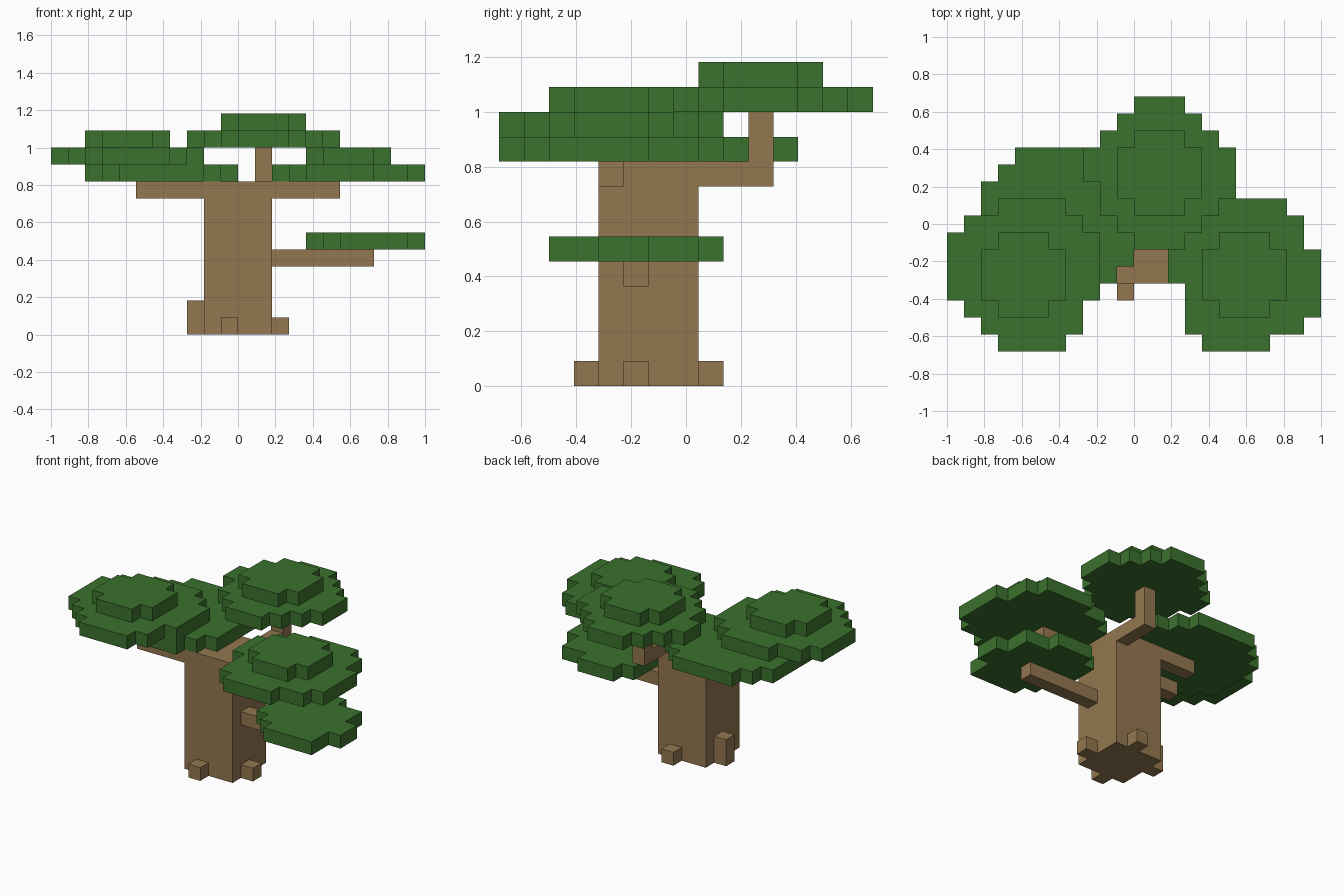
import bpy
import bmesh
from mathutils import Vector

cube = bpy.data.objects.get("Cube")
if cube:
    bpy.data.objects.remove(cube)

U = 1 / 11        # size of one block
BACK = 7.5        # half depth in blocks, centres the tree on y


def material(name, color):
    mat = bpy.data.materials.new(name)
    mat.use_nodes = True
    mat.diffuse_color = (*color, 1)
    mat.node_tree.nodes["Principled BSDF"].inputs["Base Color"].default_value = (*color, 1)
    return mat


bark = material("bark_brown", (0.292, 0.184, 0.078))
leaf = material("leaf_green", (0.044, 0.165, 0.026))


def slab(name, mat, rows, x, y, z, height=1):
    """Extrude a stepped outline; each row is (first, last, how many rows)."""
    bm = bmesh.new()
    corners = {}

    def corner(i, j):
        if (i, j) not in corners:
            corners[i, j] = bm.verts.new(((x + i) * U, (y + j - BACK) * U, z * U))
        return corners[i, j]

    j = 0
    for first, last, count in rows:
        for _ in range(count):
            for i in range(first, last):
                bm.faces.new([corner(i, j), corner(i, j + 1),
                              corner(i + 1, j + 1), corner(i + 1, j)])
            j += 1
    top = bmesh.ops.extrude_face_region(bm, geom=bm.faces[:])["geom"]
    bmesh.ops.translate(bm, vec=Vector((0, 0, height * U)),
                        verts=[g for g in top if isinstance(g, bmesh.types.BMVert)])
    bmesh.ops.dissolve_limit(bm, angle_limit=0.01, verts=bm.verts[:], edges=bm.edges[:])
    bmesh.ops.recalc_face_normals(bm, faces=bm.faces[:])
    mesh = bpy.data.meshes.new(name)
    bm.to_mesh(mesh)
    bm.free()
    mesh.materials.append(mat)
    obj = bpy.data.objects.new(name, mesh)
    bpy.context.collection.objects.link(obj)


def block(name, x, y, z, width=1, depth=1, height=1):
    slab(name, bark, [(0, width, depth)], x, y, z, height)


# Trunk and roots
block("trunk", -2, 4, 0, 4, 4, 9)
block("front_root", -1, 3, 0)
block("back_root", 0, 8, 0)
block("left_root", 2, 5, 0)
block("right_root", -3, 6, 0, height=2)

# Branches
block("left_branch", 2, 4, 8, width=4)
block("left_low_branch", 2, 5, 4, width=6)
block("right_front_branch", -6, 4, 8, width=4)
block("right_back_branch", -5, 7, 8, width=3)
block("back_branch", 1, 8, 8, depth=3)
block("back_branch_upright", 1, 10, 9, height=2)

# Leaf outlines
cap = [(1, 4, 1), (0, 5, 3), (1, 4, 1)]
round_disc = [(2, 7, 1), (1, 8, 1), (0, 9, 5), (1, 8, 1), (2, 7, 1)]
right_disc = [(3, 7, 1), (2, 8, 1), (1, 8, 1), (0, 9, 4), (1, 8, 1), (3, 7, 1)]
left_disc = [(2, 6, 1), (1, 8, 1), (1, 9, 2), (0, 9, 2), (0, 8, 1), (1, 8, 1), (3, 7, 1)]
back_disc = [(3, 6, 1), (2, 7, 1), (1, 8, 1), (1, 9, 1), (0, 9, 2),
             (1, 8, 1), (2, 7, 1), (3, 6, 1)]
low_disc = [(2, 6, 1), (1, 6, 1), (0, 7, 2), (0, 6, 2), (1, 4, 1)]

# Leaf layers
slab("left_canopy", leaf, left_disc, 2, 0, 9)
slab("left_canopy_cap", leaf, cap, 4, 2, 10)
slab("left_low_canopy", leaf, low_disc, 4, 2, 5)
slab("right_lower_canopy", leaf, round_disc, -9, 3, 9)
slab("right_canopy", leaf, right_disc, -11, 0, 10)
slab("right_canopy_cap", leaf, cap, -9, 2, 11)
slab("back_canopy", leaf, back_disc, -3, 6, 11)
slab("back_canopy_cap", leaf, cap, -1, 8, 12)
